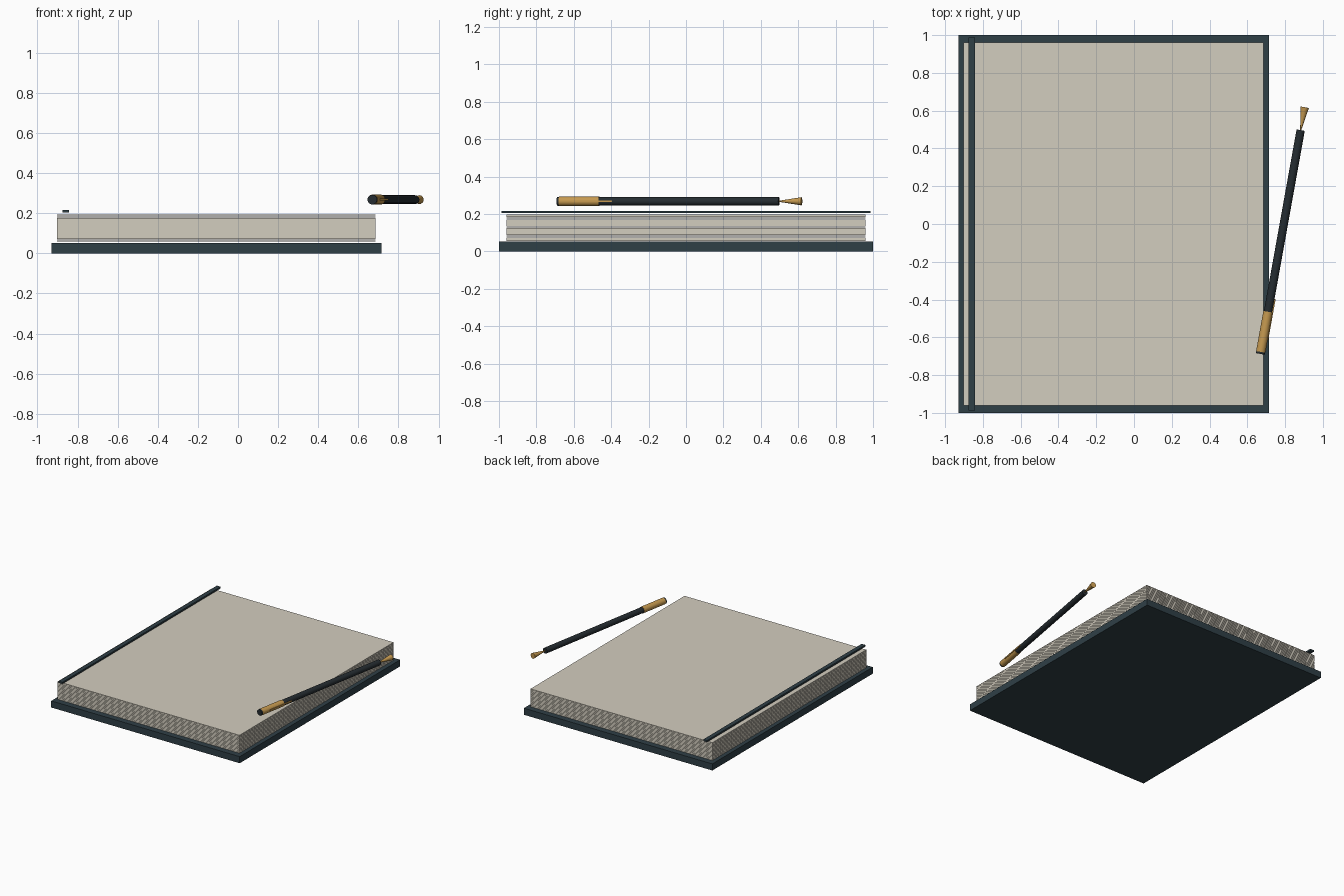
import bpy, math
from mathutils import Vector, Matrix

if "Cube" in bpy.data.objects:
    bpy.data.objects.remove(bpy.data.objects["Cube"])


def material(name, rgb):
    m = bpy.data.materials.new(name)
    m.diffuse_color = (*rgb, 1)
    m.use_nodes = True
    m.node_tree.nodes["Principled BSDF"].inputs["Base Color"].default_value = m.diffuse_color
    return m


TEAL = material("dark_teal", (0.028, 0.05, 0.062))
PAPER = material("paper", (0.65, 0.61, 0.52))
INK = material("pen_black", (0.018, 0.025, 0.03))
BRASS = material("brass", (0.56, 0.32, 0.08))


def box(name, lo, hi, mat):
    lo, hi = Vector(lo), Vector(hi)
    bpy.ops.mesh.primitive_cube_add(size=1, location=(lo + hi) / 2)
    ob = bpy.context.object
    ob.name = name
    ob.scale = hi - lo
    ob.data.materials.append(mat)
    bpy.ops.object.transform_apply(location=False, rotation=False, scale=True)
    return ob


# Notebook: back cover, stacked sheets and elastic band
box("back_cover", (-0.93, -1, 0), (0.715, 1, 0.052), TEAL)
SHEETS = 28
bottom, top = 0.056, 0.198
pitch = (top - bottom) / SHEETS
for i in range(SHEETS):
    z = bottom + i * pitch
    box(f"page_{i + 1:02d}", (-0.902, -0.96, z), (0.685, 0.96, z + pitch * 0.85), PAPER)
box("elastic_band", (-0.875, -0.987, 0.204), (-0.842, 0.987, 0.217), TEAL)

# Pen: parts are placed along a tilted axis lying above the pages
ANGLE = math.radians(-10.2)
PEN = Matrix.Translation((0.793, 0, 0.268)) @ Matrix.Rotation(ANGLE, 4, 'Z')
ALONG = Matrix.Rotation(math.radians(-90), 4, 'X')


def pen_part(name, start, end, r1, r2, mat, sides=24):
    bpy.ops.mesh.primitive_cone_add(vertices=sides, radius1=r1, radius2=r2, depth=end - start)
    ob = bpy.context.object
    ob.name = name
    ob.data.materials.append(mat)
    bpy.ops.object.shade_smooth_by_angle(angle=math.radians(40))
    ob.matrix_world = PEN @ Matrix.Translation((0, (start + end) / 2, 0)) @ ALONG
    return ob


pen_part("pen_barrel", -0.48, 0.505, 0.022, 0.022, INK)
pen_part("pen_cap", -0.688, -0.472, 0.025, 0.025, BRASS)
pen_part("pen_end_plug", -0.699, -0.687, 0.024, 0.024, INK)
pen_part("pen_nib", 0.505, 0.628, 0.003, 0.022, BRASS, 16)

# Pocket clip on the side of the cap
clip = box("pen_clip", (-0.004, -0.11, -0.005), (0.004, 0.11, 0.005), BRASS)
clip.matrix_world = PEN @ Matrix.Translation((0.024, -0.508, 0))
